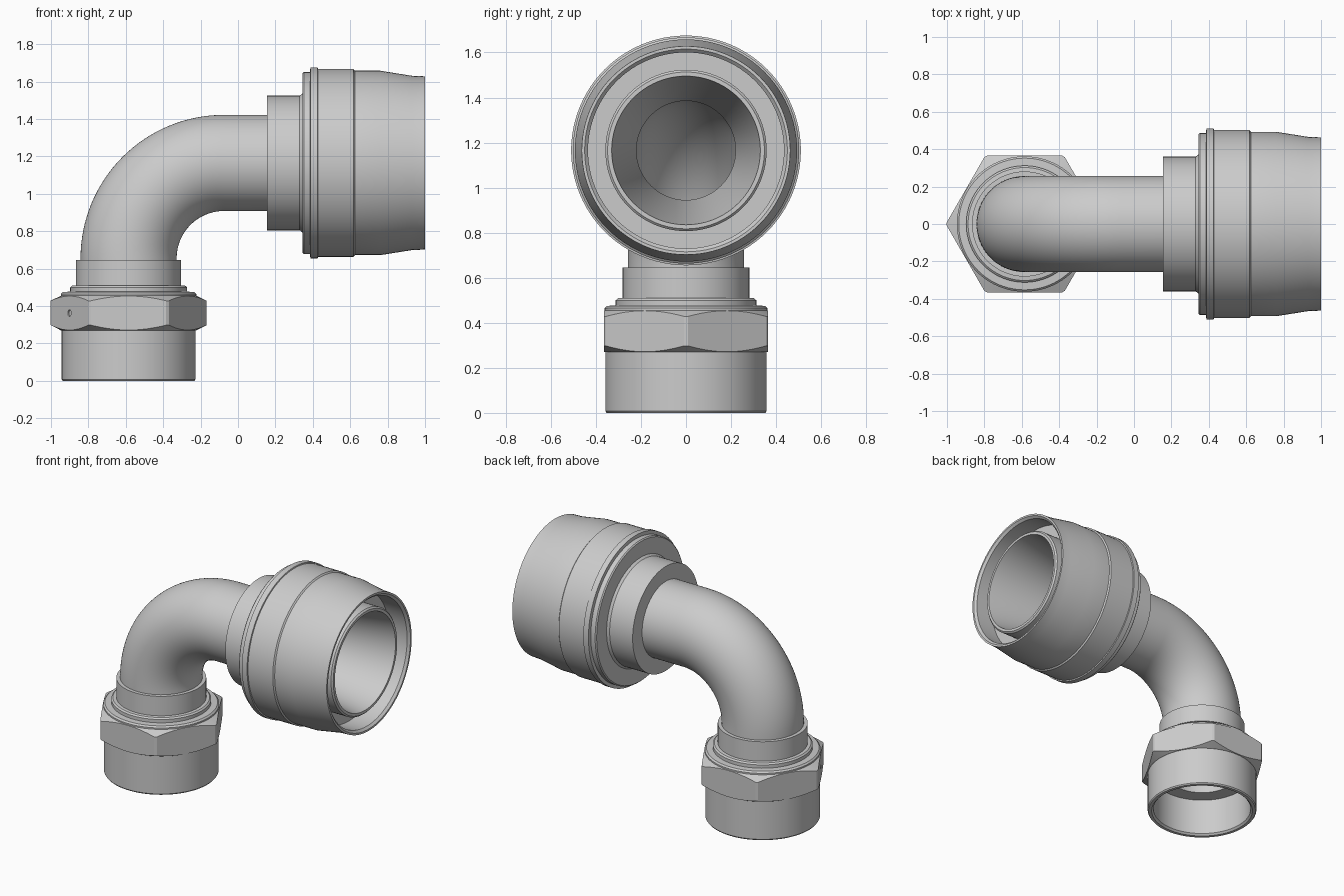
import bpy, bmesh
from math import sin, cos, pi, radians
from mathutils import Vector, Matrix

if "Cube" in bpy.data.objects:
    bpy.data.objects.remove(bpy.data.objects["Cube"])

AX, AZ = -0.585, 1.165      # vertical axis x, horizontal axis z
BEND, BX, BZ = 0.51, -0.075, 0.655
SEG = 96


def finish(name, bm, matrix=Matrix(), smooth=30):
    bmesh.ops.transform(bm, matrix=matrix, verts=bm.verts)
    bmesh.ops.recalc_face_normals(bm, faces=bm.faces)
    me = bpy.data.meshes.new(name)
    bm.to_mesh(me)
    bm.free()
    ob = bpy.data.objects.new(name, me)
    bpy.context.collection.objects.link(ob)
    if smooth:
        smooth_object(ob, smooth)
    return ob


def smooth_object(ob, angle=30):
    bpy.ops.object.select_all(action='DESELECT')
    ob.select_set(True)
    bpy.context.view_layer.objects.active = ob
    bpy.ops.object.shade_smooth_by_angle(angle=radians(angle))


def skin(rings, bm):
    """Join closed rings of points into a closed tube of tubes."""
    loops = [[bm.verts.new(p) for p in ring] for ring in rings]
    n = len(loops[0])
    for a, b in zip(loops, loops[1:] + loops[:1]):
        for j in range(n):
            k = (j + 1) % n
            bm.faces.new((a[j], a[k], b[k], b[j]))


def lathe(name, profile, matrix):
    """Revolve a closed (radius, height) profile about z."""
    bm = bmesh.new()
    skin([[(r * cos(2 * pi * j / SEG), r * sin(2 * pi * j / SEG), h)
           for j in range(SEG)] for r, h in profile], bm)
    return finish(name, bm, matrix)


def prism(name, sides, r1, r2, depth, matrix):
    bm = bmesh.new()
    bmesh.ops.create_cone(bm, cap_ends=True, segments=sides, radius1=r1,
                          radius2=r2, depth=depth)
    return finish(name, bm, matrix, 0)


def boolean(ob, cutter, op):
    bpy.context.view_layer.objects.active = ob
    mod = ob.modifiers.new("cut", 'BOOLEAN')
    mod.object, mod.operation, mod.solver = cutter, op, 'EXACT'
    bpy.ops.object.modifier_apply(modifier=mod.name)
    bpy.data.objects.remove(cutter)


upright = Matrix.Translation((AX, 0, 0))
sideways = Matrix.Translation((0, 0, AZ)) @ Matrix.Rotation(pi / 2, 4, 'Y')

# Lower threaded socket with stepped neck
lathe("lower_socket", [
    (.352, 0), (.358, .008), (.358, .45), (.362, .455), (.362, .465),
    (.352, .475), (.312, .477), (.312, .5), (.302, .509), (.281, .511),
    (.281, .645), (.22, .645), (.22, .265), (.32, .265), (.32, .012),
    (.332, 0)], upright)

# Hexagonal band with chamfered corners and a small hole in one flat
hexagon = []
for i in range(6):
    a = i * pi / 3
    hexagon.append((.4215 * cos(a), .4215 * sin(a)))
bm = bmesh.new()
skin([[(x * s, y * s, z) for x, y in hexagon]
      for s, z in ((1, .27), (1, .455), (.82, .455), (.82, .27))], bm)
nut = finish("hex_band", bm, upright, 0)
chamfer = lathe("chamfer_helper", [
    (.2, .27), (.362, .27), (.417, .298), (.417, .428), (.362, .455),
    (.2, .455)], upright)
boolean(nut, chamfer, 'INTERSECT')
direction = Vector((cos(radians(210)), sin(radians(210)), 0))
hole = prism("hole_helper", 24, .018, .018, .04,
             Matrix.Translation(Vector((AX, 0, .362)) + direction * .366)
             @ direction.to_track_quat('Z', 'Y').to_matrix().to_4x4())
boolean(nut, hole, 'DIFFERENCE')
smooth_object(nut, 20)

# Hollow elbow pipe swept along a quarter bend
path = [(AX, .55, 0)]
for i in range(33):
    a = pi / 2 * i / 32
    path.append((BX - BEND * cos(a), BZ + BEND * sin(a), a))
path.append((.2, AZ, pi / 2))


def section(x, z, a, r):
    out = Vector((-cos(a), 0, sin(a)))
    return [Vector((x, 0, z)) + out * r * cos(2 * pi * j / SEG)
            + Vector((0, r * sin(2 * pi * j / SEG), 0)) for j in range(SEG)]


bm = bmesh.new()
skin([section(*p, .257) for p in path]
     + [section(*p, .22) for p in reversed(path)], bm)
finish("elbow_pipe", bm)

# Large coupling: stepped outer shell, annular recess, tapered inner sleeve
lathe("coupling", [
    (.22, .155), (.36, .155), (.36, .33), (.372, .345), (.48, .345),
    (.487, .352), (.487, .385), (.51, .387), (.51, .426), (.502, .428),
    (.502, .617), (.493, .625), (.493, .76), (.466, .93), (.463, 1.0),
    (.45, 1.0), (.435, .985), (.435, .85), (.358, .85), (.358, .96),
    (.348, .97), (.33, .97), (.22, .3)], sideways)
